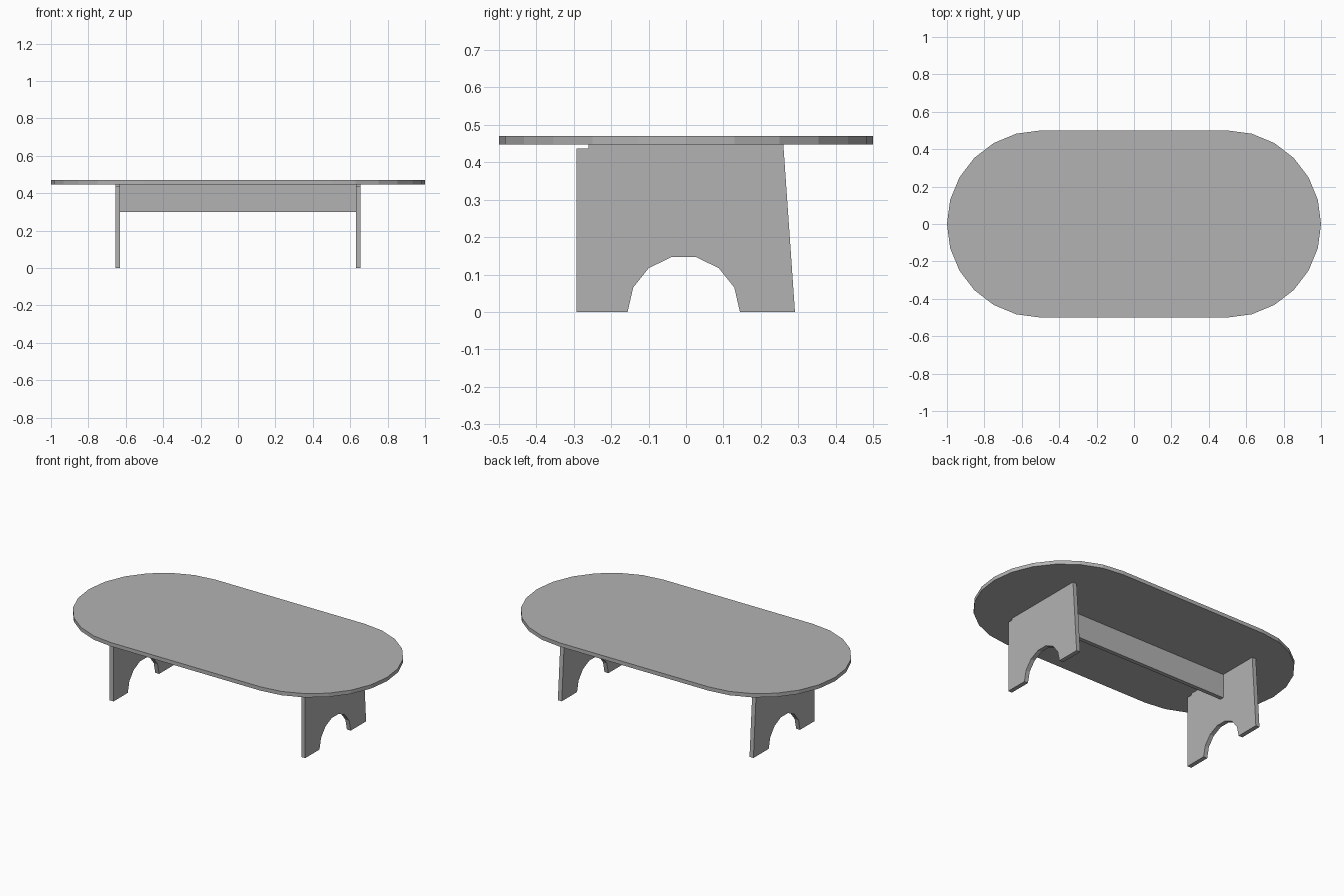
import bpy
import bmesh
from math import sin, cos, pi
from mathutils import Vector

cube = bpy.data.objects.get("Cube")
if cube:
    bpy.data.objects.remove(cube, do_unlink=True)

grey = bpy.data.materials.new("plain grey")
grey.use_nodes = True
COLOUR = (0.45, 0.45, 0.45, 1)
grey.diffuse_color = COLOUR
grey.node_tree.nodes["Principled BSDF"].inputs["Base Color"].default_value = COLOUR


def extrude_outline(name, points, direction):
    """Make a flat-shaded solid by extruding a closed outline."""
    bm = bmesh.new()
    face = bm.faces.new([bm.verts.new(p) for p in points])
    result = bmesh.ops.extrude_face_region(bm, geom=[face])
    moved = [v for v in result["geom"] if isinstance(v, bmesh.types.BMVert)]
    bmesh.ops.translate(bm, verts=moved, vec=Vector(direction))
    bmesh.ops.recalc_face_normals(bm, faces=bm.faces)
    mesh = bpy.data.meshes.new(name)
    bm.to_mesh(mesh)
    bm.free()
    mesh.materials.append(grey)
    obj = bpy.data.objects.new(name, mesh)
    bpy.context.collection.objects.link(obj)
    return obj


UNDERSIDE = 0.447
TOP = 0.47

# Tabletop: straight sides with a twelve-sided half round at each end
outline = []
for side in (1, -1):
    for i in range(13):
        a = -pi / 2 + pi * i / 12
        outline.append((side * (0.5 + 0.5 * cos(a)), side * 0.5 * sin(a), UNDERSIDE))
extrude_outline("tabletop", outline, (0, 0, TOP - UNDERSIDE))

# Leg panel profile in y and z: notched upright edge, arch below, slanted edge
arch = [(-0.006 + 0.15 * cos(pi - pi * i / 7), 0.15 * sin(pi * i / 7)) for i in range(8)]
profile = [(-0.293, 0)] + arch + [
    (0.291, 0), (0.26, UNDERSIDE), (-0.26, UNDERSIDE), (-0.26, 0.437), (-0.293, 0.437)]
for name, side in (("left_leg", 1), ("right_leg", -1)):
    extrude_outline(name, [(side * 0.63, y, z) for y, z in profile], (side * 0.026, 0, 0))

# Stretcher board between the legs
board = [(-0.63, 0.3), (0.63, 0.3), (0.63, UNDERSIDE), (-0.63, UNDERSIDE)]
extrude_outline("stretcher", [(x, -0.0125, z) for x, z in board], (0, 0.025, 0))
